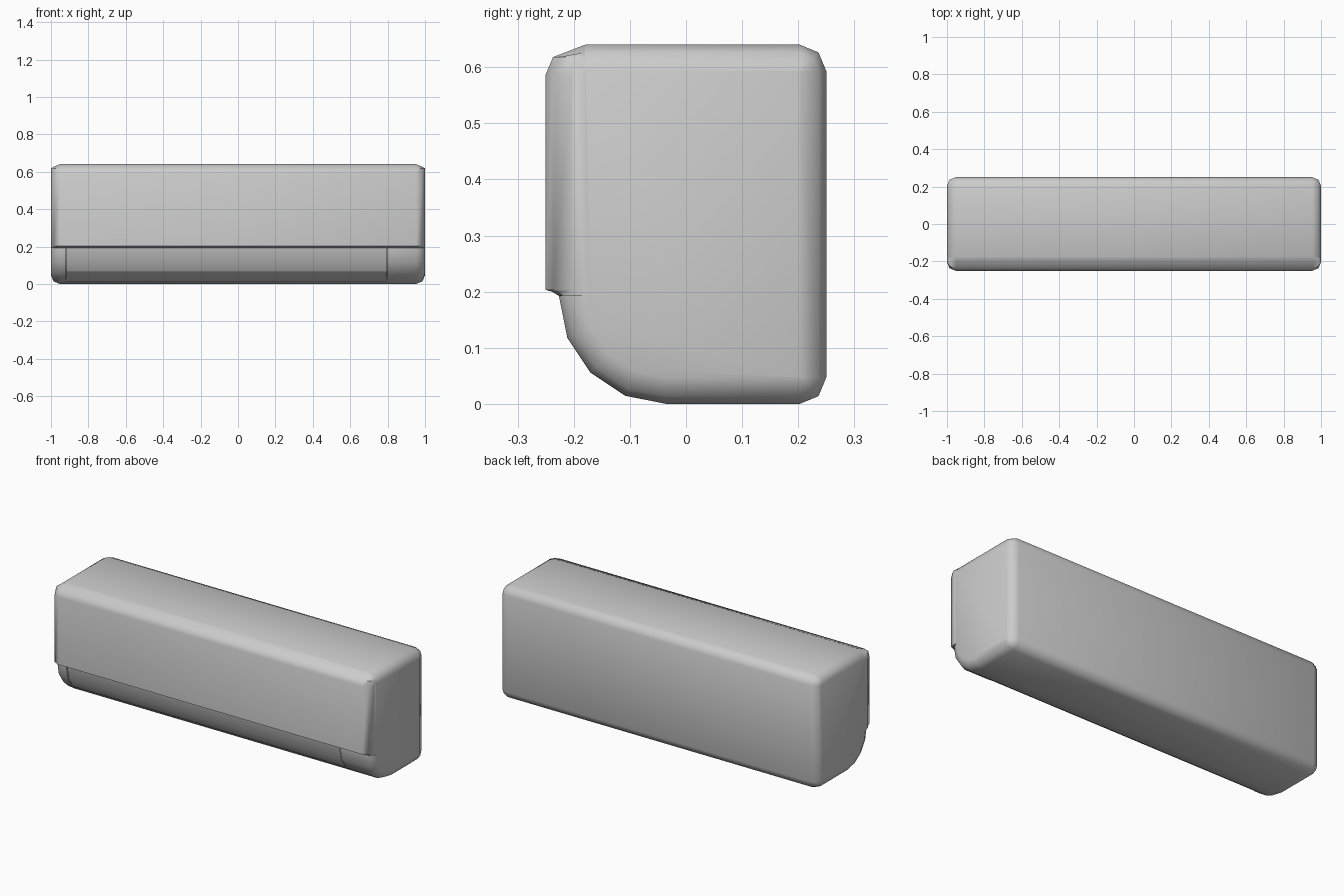
import bpy, bmesh, math

if "Cube" in bpy.data.objects:
    bpy.data.objects.remove(bpy.data.objects["Cube"])

R = 0.047                      # general edge rounding
ARC_C, ARC_R = (-0.036, 0.19), 0.19   # lower front curve (y, z)


def loft(name, sections):
    """Skin a list of (x, [(y, z), ...]) sections and cap both ends."""
    bm = bmesh.new()
    rings = [[bm.verts.new((x, y, z)) for y, z in pts] for x, pts in sections]
    for a, b in zip(rings, rings[1:]):
        n = len(a)
        for i in range(n):
            bm.faces.new((a[i], a[(i + 1) % n], b[(i + 1) % n], b[i]))
    bm.faces.new(rings[0])
    bm.faces.new(rings[-1])
    bmesh.ops.recalc_face_normals(bm, faces=bm.faces)
    me = bpy.data.meshes.new(name)
    bm.to_mesh(me)
    bm.free()
    ob = bpy.data.objects.new(name, me)
    bpy.context.collection.objects.link(ob)
    return ob


def smooth(ob, deg=50):
    bpy.ops.object.select_all(action='DESELECT')
    ob.select_set(True)
    bpy.context.view_layer.objects.active = ob
    bpy.ops.object.shade_smooth_by_angle(angle=math.radians(deg))


def rounded_ends(profile):
    """Sections from x=-1 to x=1 whose ends shrink along a quarter round."""
    half = []
    for k in range(3):
        t = k * math.pi / 4
        half.append((1 - R * (1 - math.cos(t)), R * (1 - math.sin(t))))
    left = [(-x, profile(i)) for x, i in half]
    right = [(x, profile(i)) for x, i in reversed(half)]
    # half starts at t=0: full length, fully inset
    return left + right


def body_profile(i):
    y0, y1, z0, z1 = -0.226 + i, 0.25 - i, i, 0.64 - i
    pts = []
    corners = [(y1, z0, -1, 1, R, 2, -90), (y1, z1, -1, -1, R, 2, 0),
               (y0, z1, 1, -1, R, 2, 90), (y0, z0, 1, 1, ARC_R, 4, 180)]
    for y, z, sy, sz, r, n, start in corners:
        r = max(r - i, 0.001)
        for k in range(n + 1):
            a = math.radians(start + 90 * k / n)
            pts.append((y + sy * r + r * math.cos(a), z + sz * r + r * math.sin(a)))
    return pts


def panel_profile(i):
    return [(-0.226 + 0.5 * i, 0.192), (-0.239 + 0.8 * i, 0.200), (-0.25 + i, 0.203),
            (-0.25 + i, 0.587), (-0.237 + 0.8 * i, 0.618),
            (-0.18, 0.64 - i), (-0.18, 0.192)]


def arc(r, angles):
    """Points on the lower front curve, measured from straight down."""
    return [(ARC_C[0] - r * math.sin(math.radians(a)),
             ARC_C[1] - r * math.cos(math.radians(a))) for a in angles]


def strip(name, x0, x1, r_in, r_out, angles):
    pts = arc(r_out, angles) + arc(r_in, angles[::-1])
    return loft(name, [(x0, pts), (x1, pts)])


# main housing with the air outlet cut into the lower curve
body = loft("housing", rounded_ends(body_profile))
cutter = strip("outlet_cutter", -0.92, 0.80, 0.165, 0.25, [22.5, 45, 67.5, 90])
cutter.hide_render = True
mod = body.modifiers.new("outlet", 'BOOLEAN')
mod.object = cutter
mod.operation = 'DIFFERENCE'
mod.solver = 'EXACT'
bpy.context.view_layer.objects.active = body
bpy.ops.object.modifier_apply(modifier="outlet")
bpy.data.objects.remove(cutter)
smooth(body)

# front cover panel
smooth(loft("front_panel", rounded_ends(panel_profile)))

# air vanes closing the outlet
smooth(strip("upper_vane", -0.916, 0.796, 0.160, 0.188, [47.5, 67.5, 89.5]))
smooth(strip("lower_vane", -0.916, 0.796, 0.160, 0.188, [23.7, 45, 46.7]))
